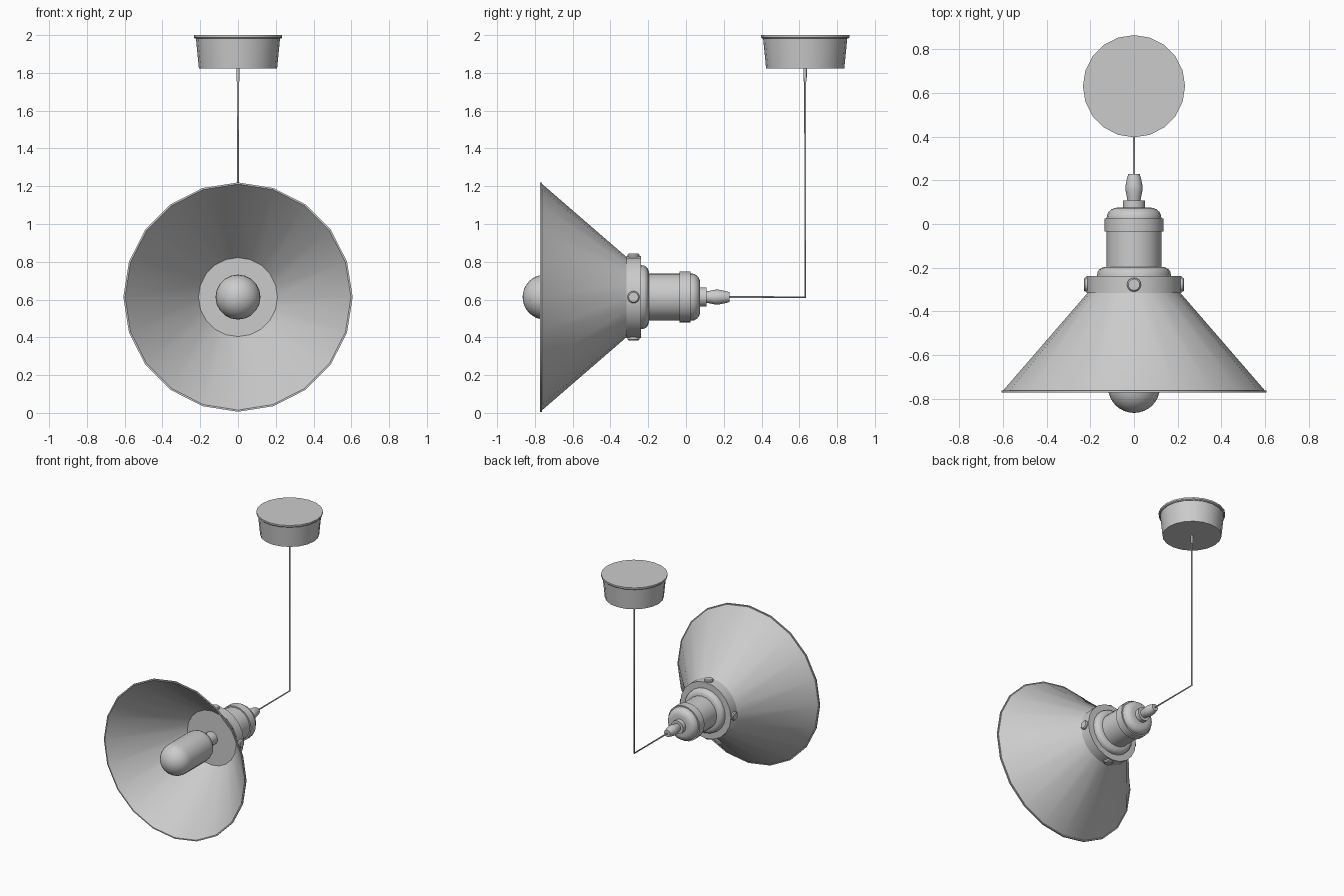
import bpy, bmesh, math
from mathutils import Vector

if "Cube" in bpy.data.objects:
    bpy.data.objects.remove(bpy.data.objects["Cube"])

AXIS_Z = 0.613      # height of the horizontal lamp axis
CORD_Y = 0.631      # position of the hanging cord

grey = bpy.data.materials.new("plain_grey")
grey.diffuse_color = (0.6, 0.6, 0.6, 1)
grey.use_nodes = True
grey.node_tree.nodes["Principled BSDF"].inputs["Base Color"].default_value = grey.diffuse_color


def finish(ob):
    ob.data.materials.append(grey)
    bpy.ops.object.select_all(action='DESELECT')
    ob.select_set(True)
    bpy.context.view_layer.objects.active = ob
    if ob.type == 'MESH':
        bpy.ops.object.shade_smooth_by_angle(angle=math.radians(32))


def lathe(name, profile, origin, direction, sides=20):
    """Revolve (distance, radius) points around a direction; radius 0 makes a pole."""
    d = Vector(direction).normalized()
    u = Vector((0, 0, 1)) if abs(d.z) < 0.5 else Vector((0, 1, 0))
    v = d.cross(u)
    o = Vector(origin)
    bm = bmesh.new()
    rings = []
    for t, r in profile:
        if r == 0:
            rings.append([bm.verts.new(o + d * t)] * sides)
        else:
            rings.append([bm.verts.new(o + d * t + r * (math.cos(a) * u + math.sin(a) * v))
                          for a in (2 * math.pi * i / sides for i in range(sides))])
    for a, b in zip(rings, rings[1:]):
        for i in range(sides):
            j = (i + 1) % sides
            quad = list(dict.fromkeys((a[i], a[j], b[j], b[i])))
            bm.faces.new(quad)
    bmesh.ops.recalc_face_normals(bm, faces=bm.faces)
    me = bpy.data.meshes.new(name)
    bm.to_mesh(me)
    bm.free()
    ob = bpy.data.objects.new(name, me)
    bpy.context.collection.objects.link(ob)
    finish(ob)
    return ob


def arc(t0, r0, dt, dr, n=6, reverse=False):
    """Quarter ellipse from (t0, r0+dr) to (t0+dt, r0)."""
    pts = [(t0 + dt * math.sin(k * math.pi / 2 / n),
            r0 + (dr * math.cos(k * math.pi / 2 / n) if k < n else 0)) for k in range(n + 1)]
    return pts[::-1] if reverse else pts


C = (0, 0, AXIS_Z)
Y = (0, 1, 0)

# Conical shade with rolled rim and closed inner plate
lathe("shade", [(-0.30, 0), (-0.30, 0.207), (-0.315, 0.212), (-0.762, 0.599), (-0.762, 0.607),
                (-0.772, 0.607), (-0.772, 0.598), (-0.322, 0.209), (-0.322, 0)], C, Y)

# Clamp ring and its four screws
lathe("clamp_ring", [(-0.316, 0), (-0.316, 0.217), (-0.238, 0.217), (-0.238, 0)], C, Y)
for i in range(4):
    a = i * math.pi / 2
    lathe("clamp_screw_%d" % (i + 1), [(0.19, 0), (0.19, 0.032), (0.224, 0.032), (0.230, 0.026), (0.230, 0)],
          (0, -0.278, AXIS_Z), (math.cos(a), 0, math.sin(a)), 16)

# Lamp holder: rounded flange, barrel, band and domed cap
lathe("holder_flange", [(-0.24, 0), (-0.24, 0.170)] + arc(-0.228, 0.125, 0.032, 0.043, 5) + [(-0.196, 0)], C, Y)
lathe("holder_barrel", [(-0.21, 0), (-0.21, 0.125), (-0.02, 0.125), (-0.02, 0)], C, Y)
lathe("holder_band", [(-0.034, 0), (-0.034, 0.135), (0.025, 0.135), (0.025, 0)], C, Y)
lathe("holder_cap", [(0.02, 0), (0.02, 0.125)] + arc(0.03, 0.075, 0.045, 0.05, 5) + [(0.075, 0)], C, Y)
lathe("holder_collar", [(0.07, 0), (0.07, 0.051), (0.108, 0.051), (0.108, 0)], C, Y)
lathe("cord_grip", [(0.10, 0), (0.10, 0.029), (0.13, 0.034), (0.155, 0.039), (0.175, 0.039),
                    (0.205, 0.033), (0.23, 0.026), (0.23, 0)], C, Y)

# Capsule bulb with its screw base
lathe("bulb", arc(-0.747, 0, -0.118, 0.119, 8, True)
      + arc(-0.50, 0.05, 0.08, 0.069, 6) + [(-0.42, 0)], C, Y)
lathe("bulb_base", [(-0.44, 0), (-0.44, 0.05), (-0.31, 0.05), (-0.31, 0)], C, Y)

# Bent cord running back from the holder and up to the ceiling
curve = bpy.data.curves.new("cord", 'CURVE')
curve.dimensions = '3D'
curve.bevel_depth = 0.0055
curve.bevel_resolution = 2
spline = curve.splines.new('POLY')
path = [(0, 0.2, AXIS_Z), (0, CORD_Y, AXIS_Z), (0, CORD_Y, 1.9)]
spline.points.add(len(path) - 1)
for p, co in zip(spline.points, path):
    p.co = (*co, 1)
cord = bpy.data.objects.new("cord", curve)
bpy.context.collection.objects.link(cord)
finish(cord)

# Ceiling cup, its lid and the cord sleeve beneath it
T = (0, CORD_Y, 0)
UP = (0, 0, 1)
lathe("ceiling_cup", [(1.822, 0), (1.822, 0.207), (1.985, 0.223), (1.985, 0)], T, UP)
lathe("ceiling_lid", [(1.982, 0), (1.982, 0.228), (1.988, 0.234), (2.0, 0.234), (2.0, 0)], T, UP)
lathe("cord_sleeve", [(1.755, 0), (1.755, 0.008), (1.83, 0.009), (1.83, 0)], T, UP, 12)
